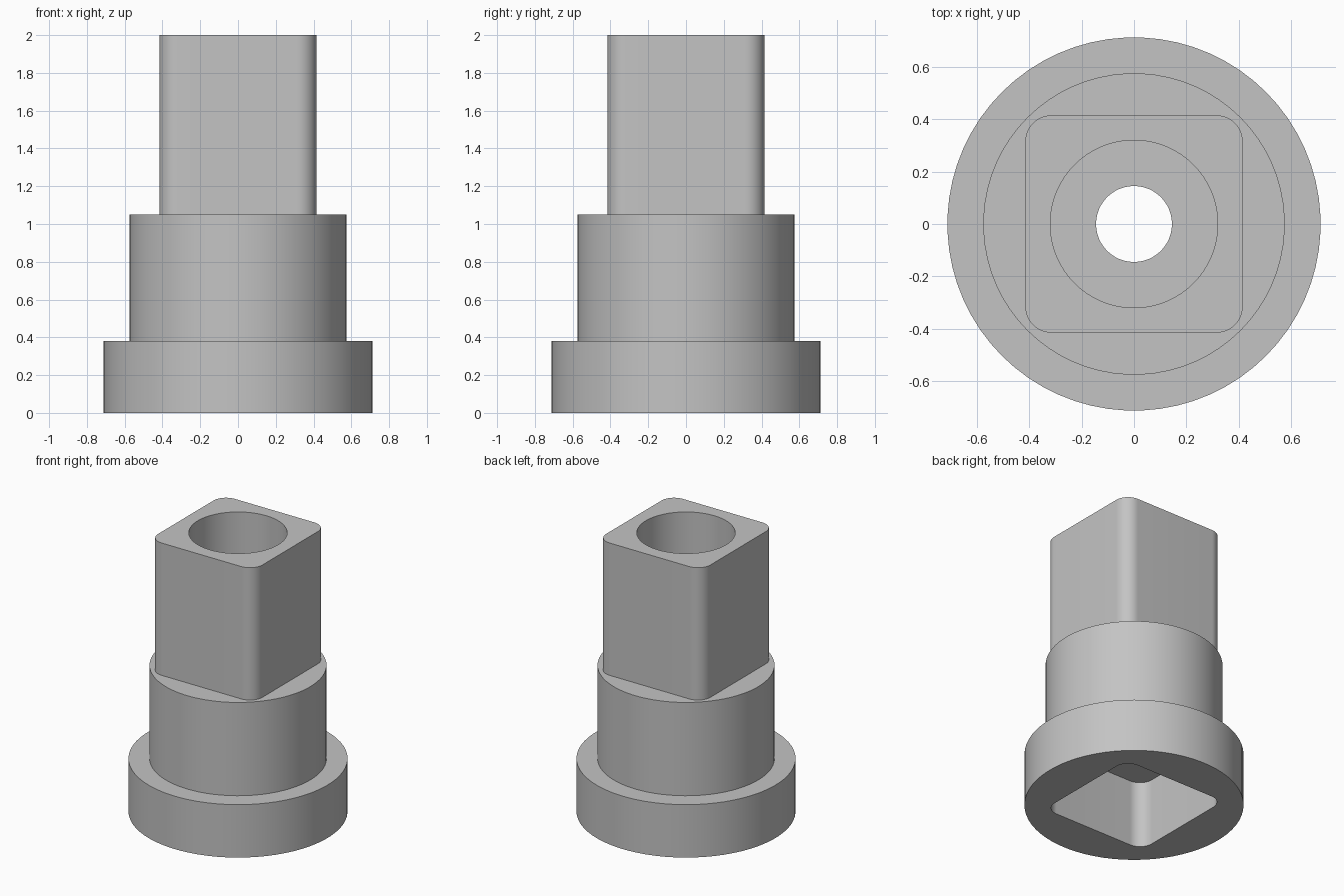
import bpy
import bmesh
from math import cos, sin, pi, radians

STEPS = 17          # points per quarter turn in every ring

cube = bpy.data.objects.get("Cube")
if cube:
    bpy.data.objects.remove(cube, do_unlink=True)

steel = bpy.data.materials.new("grey steel")
steel.use_nodes = True
grey = (0.55, 0.55, 0.55, 1)
steel.diffuse_color = grey
steel.node_tree.nodes["Principled BSDF"].inputs["Base Color"].default_value = grey


def circle(radius):
    count = 4 * STEPS
    return [(radius * cos((i + 0.5) * 2 * pi / count),
             radius * sin((i + 0.5) * 2 * pi / count)) for i in range(count)]


def rounded_square(half, corner):
    points = []
    for k in range(4):
        middle = pi / 4 + k * pi / 2
        cx = (half - corner) * (1 if cos(middle) > 0 else -1)
        cy = (half - corner) * (1 if sin(middle) > 0 else -1)
        for j in range(STEPS):
            a = (k + j / (STEPS - 1)) * pi / 2
            points.append((cx + corner * cos(a), cy + corner * sin(a)))
    return points


flange, collar = circle(0.713), circle(0.576)
bore, hole = circle(0.32), circle(0.145)
drive = rounded_square(0.415, 0.1)
socket = rounded_square(0.412, 0.1)

# Closed run of sections: up the outside, then down through the inside
sections = [
    (flange, 0), (flange, 0.38),        # base flange
    (collar, 0.38), (collar, 1.05),     # round collar
    (drive, 1.05), (drive, 2),          # square drive
    (bore, 2), (bore, 1.05),            # top bore
    (hole, 1.05), (hole, 0.48),         # through hole
    (socket, 0.48), (socket, 0),        # square socket underneath
]

bm = bmesh.new()
rings = [[bm.verts.new((x, y, z)) for x, y in outline] for outline, z in sections]
for lower, upper in zip(rings, rings[1:] + rings[:1]):
    for i in range(len(lower)):
        n = (i + 1) % len(lower)
        bm.faces.new((lower[i], lower[n], upper[n], upper[i]))
bmesh.ops.recalc_face_normals(bm, faces=bm.faces)

mesh = bpy.data.meshes.new("socket_adapter")
bm.to_mesh(mesh)
bm.free()
mesh.materials.append(steel)
body = bpy.data.objects.new("socket_adapter", mesh)
bpy.context.collection.objects.link(body)

# Smooth walls with crisp rims
bpy.ops.object.select_all(action='DESELECT')
body.select_set(True)
bpy.context.view_layer.objects.active = body
bpy.ops.object.shade_smooth_by_angle(angle=radians(30))
